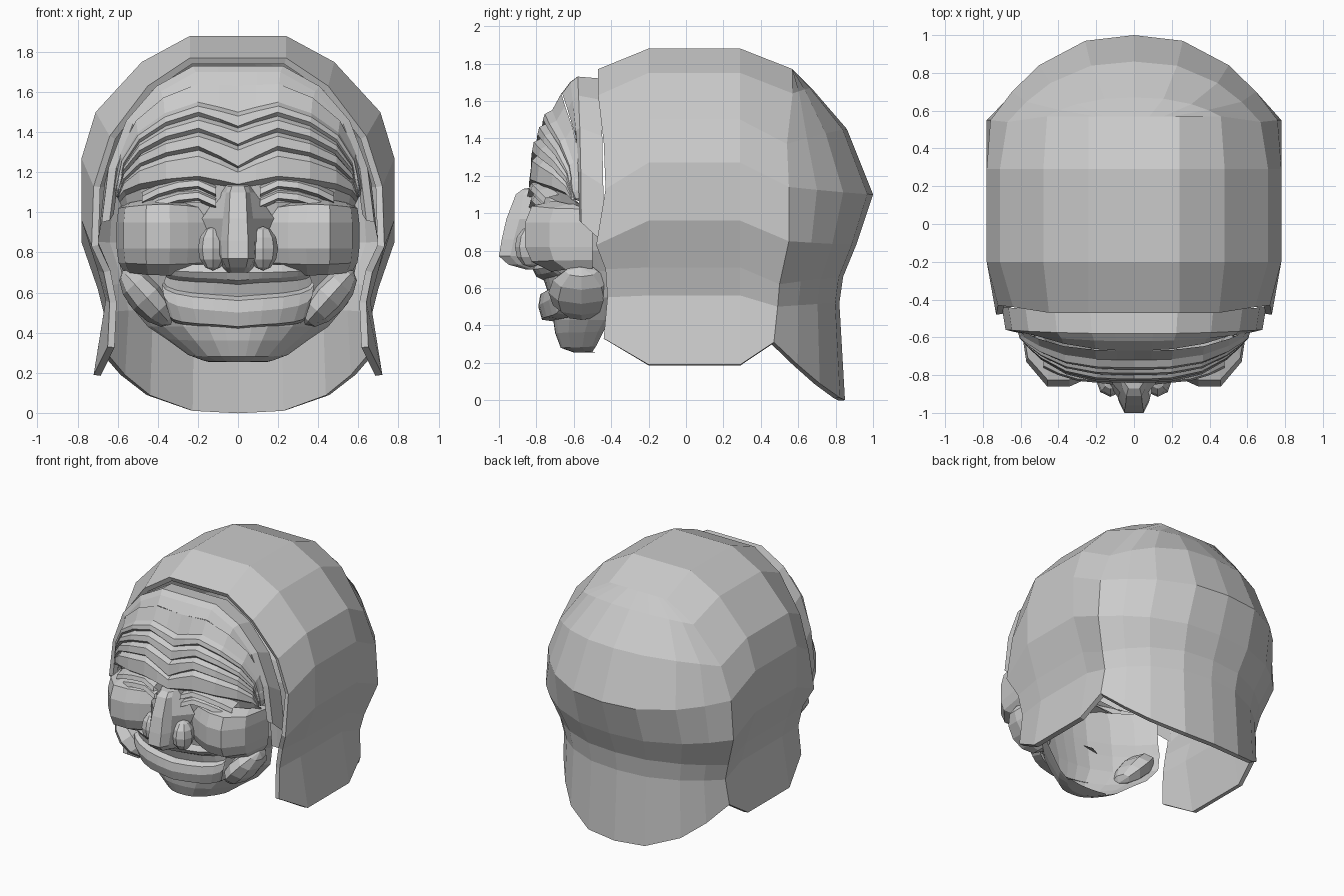
import bpy, bmesh, math
from mathutils import Vector


def grid(name, rows, mirror=False, thick=0):
    """Flat-shaded sheet lofted through rows of points, normals facing out of the head."""
    bm = bmesh.new()
    vs = [[bm.verts.new(p) for p in r] for r in rows]
    for a, b in zip(vs, vs[1:]):
        for i in range(len(a) - 1):
            bm.faces.new((a[i], a[i + 1], b[i + 1], b[i]))
    bmesh.ops.remove_doubles(bm, verts=bm.verts, dist=0.001)
    bmesh.ops.recalc_face_normals(bm, faces=bm.faces)
    ref = Vector((0, 0, 0.9))
    if sum(f.normal.dot(f.calc_center_median() - ref) * f.calc_area() for f in bm.faces) < 0:
        bmesh.ops.reverse_faces(bm, faces=bm.faces)
    me = bpy.data.meshes.new(name)
    bm.to_mesh(me)
    bm.free()
    ob = bpy.data.objects.new(name, me)
    bpy.context.collection.objects.link(ob)
    if mirror:
        ob.modifiers.new("mirror", 'MIRROR')
    if thick:
        s = ob.modifiers.new("thickness", 'SOLIDIFY')
        s.thickness, s.offset = thick, -1
    return ob


def full(half):
    """Half row from the centre outwards, reflected to the other side."""
    return [(-x, y, z) for x, y, z in reversed(half)] + [p for p in half if p[0] > 0]


U = (0, .15, .33, .6, .82, .95, 1)
DROP = (0, 0, 0, .13, .35, .65, 1)


def arc(zc, zp, zo, xo, yc, yo, power=2.5):
    """Face row: centre height, brow-peak height, outer height, half width, centre and outer depth."""
    half = []
    for i, (u, d) in enumerate(zip(U, DROP)):
        z = (zc, (zc + zp) / 2)[i] if i < 2 else zp + (zo - zp) * d
        half.append((xo * u, yc + (yo - yc) * u ** power, z))
    return full(half)


def lump(name, loc, size, tilt=0):
    """Faceted ellipsoid mirrored to both sides."""
    for s, side in ((1, "right"), (-1, "left")):
        bpy.ops.mesh.primitive_uv_sphere_add(segments=8, ring_count=6, location=(s * loc[0], loc[1], loc[2]),
                                             rotation=(0, s * tilt, 0))
        bpy.context.object.scale = size
        bpy.context.object.name = name + "_" + side


# Hood crown and side flaps: arches lofted from front to back
front = [(.24, -.47, 1.77), (.45, -.47, 1.63), (.64, -.44, 1.38), (.72, -.43, 1.13),
         (.73, -.48, .83), (.67, -.43, .7), (.64, -.42, .55), (.65, -.44, .33)]
mid = [(.24, 1.88), (.48, 1.75), (.71, 1.5), (.78, 1.27), (.78, .96), (.7, .71), (.66, .56), (.72, .19)]
rear = [(.24, .57, 1.77), (.46, .57, 1.64), (.67, .54, 1.37), (.76, .55, 1.14),
        (.78, .55, .85), (.7, .5, .62), (.67, .49, .5), (.69, .47, .31)]
grid("hood_crown", [full(front), full([(x, -.2, z) for x, z in mid]),
                    full([(x, .29, z) for x, z in mid]), full(rear)], thick=.035)

# Hood back and neck flap: rows bulging backwards from the rear arch
spine = [(.57, 1.77), (.67, 1.67), (.86, 1.45), (1.0, 1.1), (.91, .83), (.84, .66), (.82, .52), (.85, 0)]
back = []
for (xe, ye, ze), (yc, zc) in zip(rear, spine):
    back.append(full([(xe * t, yc + (ye - yc) * t ** 2.5, zc + (ze - zc) * t ** 3)
                      for t in (0, .34, .66, .85, 1)]))
grid("hood_back", back, thick=.035)

# Head band around the face
grid("head_band", [arc(*r) for r in (
    (1.72, 1.72, .84, .70, -.46, -.44), (1.73, 1.73, .95, .68, -.58, -.56), (1.70, 1.70, .96, .64, -.62, -.57),
    (1.63, 1.64, .99, .62, -.67, -.54))])

# Wrinkled forehead
grid("forehead", [arc(*r, 3.2) for r in (
    (1.63, 1.64, 1.12, .62, -.67, -.55), (1.50, 1.55, 1.12, .61, -.72, -.58),
    (1.48, 1.53, 1.11, .61, -.76, -.60), (1.43, 1.50, 1.11, .60, -.77, -.60),
    (1.42, 1.48, 1.10, .60, -.75, -.59), (1.40, 1.46, 1.10, .60, -.79, -.61),
    (1.34, 1.42, 1.10, .60, -.80, -.61), (1.33, 1.40, 1.09, .59, -.78, -.59),
    (1.31, 1.38, 1.09, .60, -.82, -.61), (1.23, 1.33, 1.08, .60, -.83, -.61),
    (1.22, 1.31, 1.08, .59, -.80, -.59), (1.20, 1.28, 1.07, .60, -.83, -.61),
    (1.14, 1.18, 1.07, .60, -.84, -.61), (1.12, 1.15, 1.05, .59, -.80, -.57),
    (1.03, 1.05, 1.03, .58, -.79, -.55))])

# Lower face, jaw and chin
grid("jaw", [arc(*r) for r in (
    (1.05, 1.06, 1.05, .58, -.78, -.5), (.98, .98, .98, .6, -.77, -.47), (.8, .8, .8, .6, -.75, -.46),
    (.69, .69, .69, .58, -.73, -.42), (.55, .55, .55, .55, -.7, -.4), (.43, .43, .43, .45, -.71, -.4),
    (.36, .36, .37, .36, -.7, -.44), (.28, .28, .29, .25, -.67, -.48), (.255, .255, .26, .17, -.6, -.5),
    (.255, .255, .255, .15, -.5, -.48))])

# Lips and teeth
grid("mouth", [arc(*r) for r in (
    (.76, .74, .74, .36, -.79, -.70), (.70, .70, .72, .37, -.82, -.71), (.66, .67, .70, .36, -.80, -.70),
    (.64, .65, .68, .36, -.76, -.67), (.58, .59, .65, .37, -.74, -.66), (.56, .57, .64, .38, -.78, -.69),
    (.50, .51, .58, .37, -.79, -.70), (.43, .44, .48, .34, -.77, -.68), (.42, .43, .46, .33, -.70, -.60))])

# Cheeks, rounded off above and below
plan = [(.15, -.76), (.25, -.82), (.34, -.86), (.46, -.86), (.57, -.73), (.605, -.5)]
cheek = []
for z, inset, lift in ((1.07, .18, -.03), (1.04, .04, -.02), (.95, 0, 0), (.82, 0, 0), (.74, .04, .01), (.685, .16, .02)):
    row = []
    for x, y in plan:
        t = abs(x - .38) / .23
        row.append((.38 + (x - .38) * (1 - inset), y + inset * .9 * (-.5 - y) / .37, z + lift * t * t))
    cheek.append(row)
grid("cheek", cheek, mirror=True)

# Squinting eyelids
for name, dz, dy in (("upper_eyelid", .03, 0), ("lower_eyelid", -.03, .01)):
    path = [(.11, -.8, 1.07), (.2, -.79, 1.11), (.3, -.78, 1.1), (.4, -.75, 1.07), (.48, -.71, 1.03)]
    grid(name, [[(x, y + dy + a, z + dz + b) for x, y, z in path]
                for a, b in ((.03, .04), (-.04, .02), (-.05, -.01), (.02, -.025))], mirror=True)

# Nose: height, base, side and ridge widths with depths
nose = []
for z, wb, w, ym, wt, yt in ((1.14, .07, .05, -.79, .03, -.80), (1.13, .07, .05, -.84, .03, -.87),
                             (1.10, .09, .06, -.87, .04, -.91), (.97, .18, .075, -.89, .045, -.96),
                             (.86, .13, .085, -.92, .05, -.985), (.77, .10, .08, -.94, .05, -1.0),
                             (.725, .08, .06, -.9, .04, -.95), (.70, .06, .05, -.83, .03, -.86),
                             (.71, .05, .04, -.78, .03, -.78)):
    nose.append(full([(0, yt, z), (wt, yt, z), (w, ym, z), (wb, -.77, z)]))
grid("nose", nose)

# Nostril wings, mouth-corner folds and temple bumps
lump("nostril", (.125, -.83, .82), (.075, .085, .11))
lump("mouth_fold", (.455, -.56, .575), (.09, .175, .18), math.radians(42))
lump("temple", (.565, -.57, 1.16), (.045, .06, .10), math.radians(-15))
